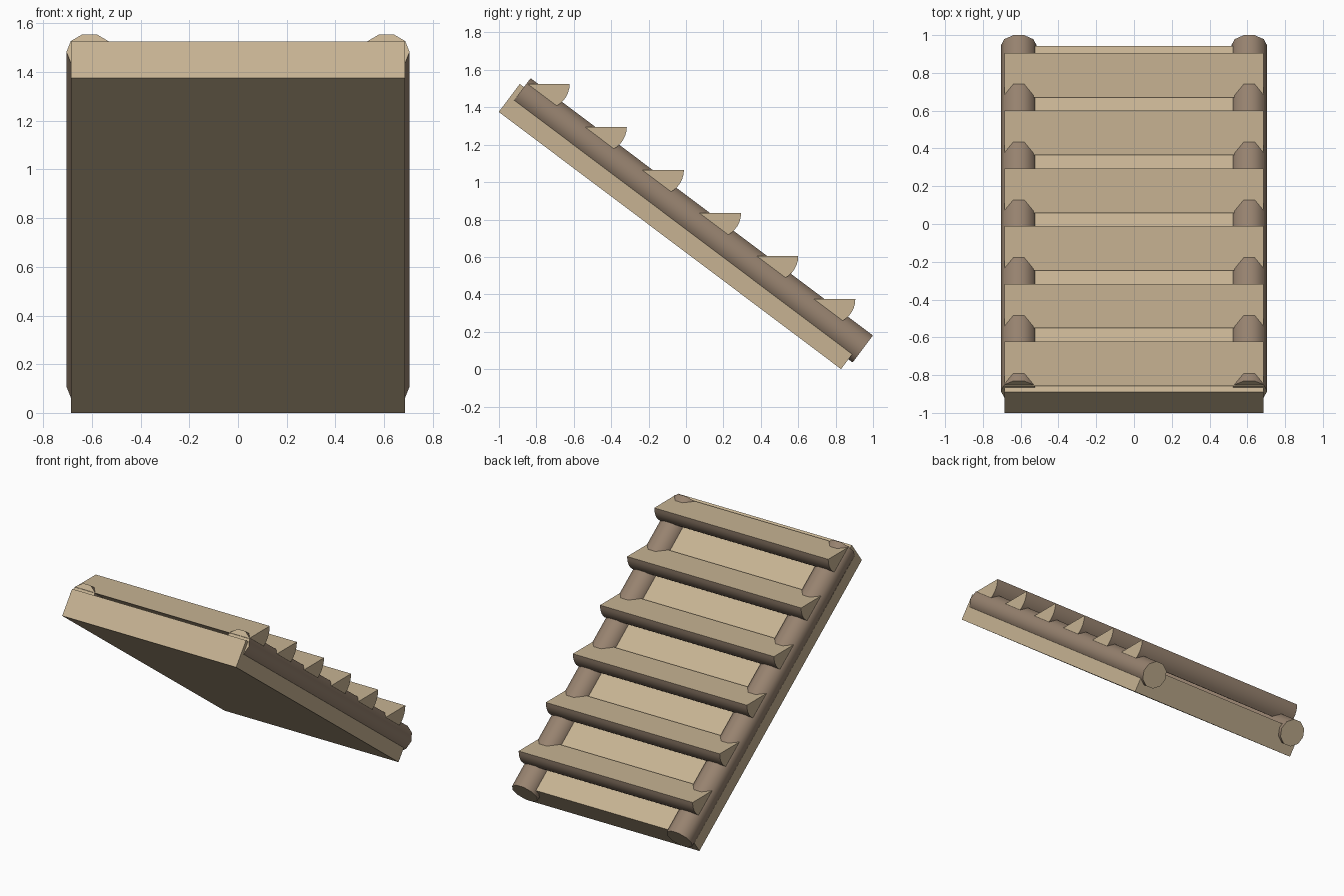
import bpy, bmesh, math
from mathutils import Matrix, Vector

if "Cube" in bpy.data.objects:
    bpy.data.objects.remove(bpy.data.objects["Cube"])

SLOPE = math.atan2(1.375, 1.83)
LENGTH = 2.289


def material(name, color):
    m = bpy.data.materials.new(name)
    m.diffuse_color = (*color, 1)
    m.use_nodes = True
    m.node_tree.nodes["Principled BSDF"].inputs["Base Color"].default_value = m.diffuse_color
    return m


WOOD = material("cut_wood", (0.57, 0.45, 0.29))
BARK = material("bark", (0.31, 0.225, 0.16))


def prism(name, profile, length, axes, center, bark_sides=()):
    """Extrude a profile; listed sides become smooth bark, the rest flat cut wood."""
    bm = bmesh.new()
    ends = [[bm.verts.new((a, b, z)) for a, b in profile] for z in (-length / 2, length / 2)]
    n = len(profile)
    bm.faces.new(ends[0])
    bm.faces.new(ends[1])
    for i in range(n):
        j = (i + 1) % n
        f = bm.faces.new((ends[0][i], ends[0][j], ends[1][j], ends[1][i]))
        if i in bark_sides:
            f.material_index = 1
            f.smooth = True
    bmesh.ops.recalc_face_normals(bm, faces=bm.faces)
    mesh = bpy.data.meshes.new(name)
    bm.to_mesh(mesh)
    bm.free()
    mesh.materials.append(WOOD)
    mesh.materials.append(BARK)
    ob = bpy.data.objects.new(name, mesh)
    bpy.context.collection.objects.link(ob)
    ob.matrix_world = Matrix.Translation(center) @ Matrix(axes).transposed().to_4x4()
    return ob


# Directions: across, square to the slope, up along the slope
X, Y, Z = Vector((1, 0, 0)), Vector((0, 1, 0)), Vector((0, 0, 1))
normal = Vector((0, math.sin(SLOPE), math.cos(SLOPE)))
inclined = (X, normal, X.cross(normal))

# Sloping backing board
w, t = 0.686, 0.0935
prism("backing_board", [(-w, -t), (w, -t), (w, t), (-w, t)], LENGTH, inclined, (0, -0.03, 0.7625))

# Ten-sided log rails, sunk into the board
ring = [(0.095 * math.cos(math.tau * k / 10), 0.095 * math.sin(math.tau * k / 10)) for k in range(10)]
for side, label in ((-1, "left"), (1, "right")):
    prism(label + "_rail", ring, LENGTH, inclined, (side * 0.61, 0.03, 0.7955), range(10))

# Level treads: split logs with a flat top and a rounded nose
SEG = 6
arc_end = math.radians(63.6)
nose = [(0.101 + 0.134 * math.cos(arc_end * k / SEG), -0.134 * math.sin(arc_end * k / SEG))
        for k in range(SEG + 1)]
for i in range(6):
    prism(f"tread_{i + 1}", [(0, 0)] + nose, 2 * w, (Y, Z, X),
          (0, -0.857 + 0.3055 * i, 1.525 - 0.23 * i), range(1, SEG + 1))
